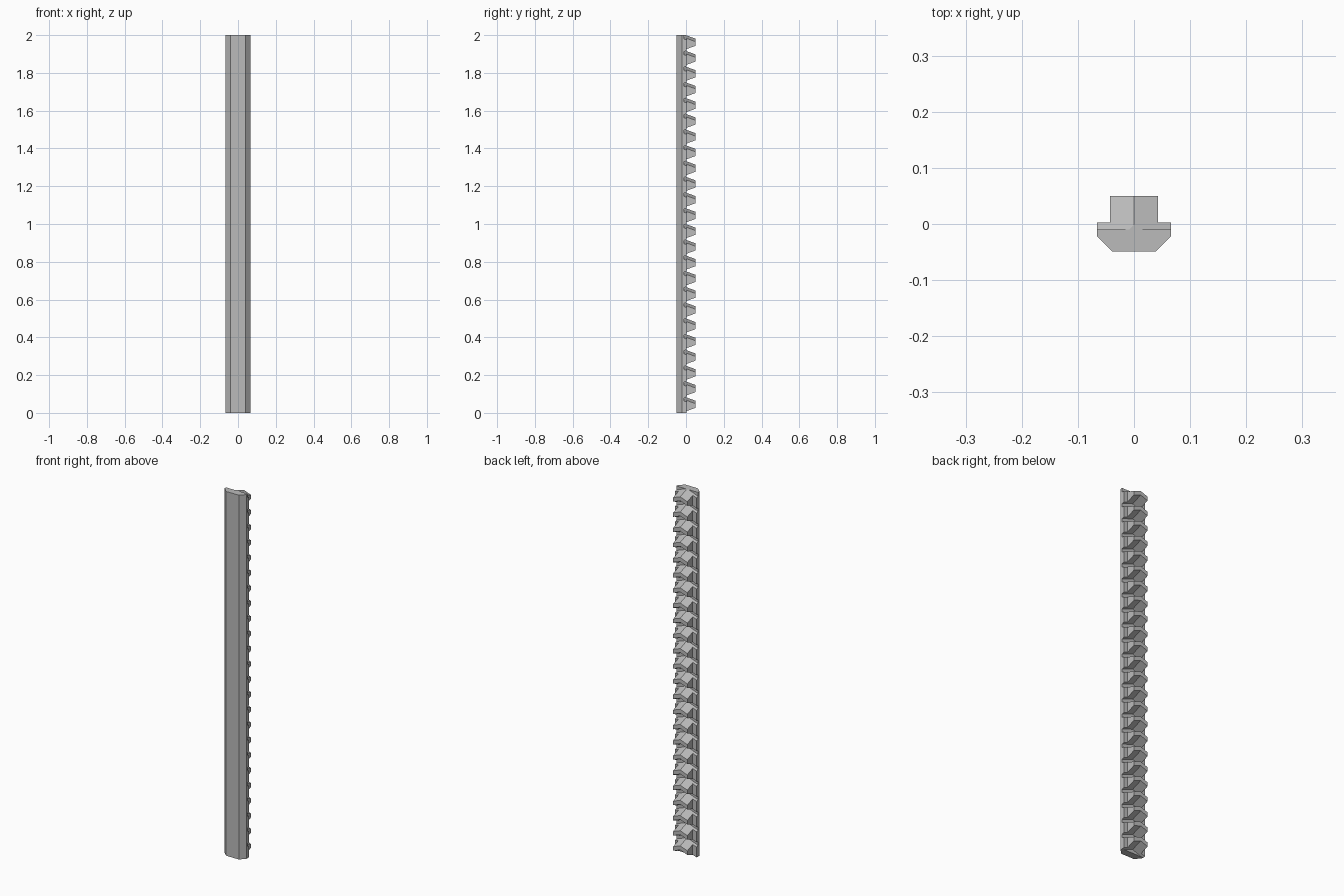
import bpy
import bmesh
import math

cube = bpy.data.objects.get("Cube")
if cube:
    bpy.data.objects.remove(cube, do_unlink=True)

LENGTH = 2.0
TEETH = 24
PITCH = LENGTH / TEETH
ROOT_Y, SHOULDER_Y, TIP_Y = -0.01, 0.003, 0.05
BASE_HALF, TOOTH_HALF = 0.066, 0.043
SLOPE = math.tan(math.radians(20))      # flank angle and chevron angle
ROOT_THICK = 0.066

steel = bpy.data.materials.new("plain grey steel")
steel.use_nodes = True
grey = (0.5, 0.5, 0.5, 1)
steel.diffuse_color = grey
steel.node_tree.nodes["Principled BSDF"].inputs["Base Color"].default_value = grey


def finish(bm, name):
    bmesh.ops.recalc_face_normals(bm, faces=bm.faces)
    mesh = bpy.data.meshes.new(name)
    bm.to_mesh(mesh)
    bm.free()
    mesh.materials.append(steel)
    obj = bpy.data.objects.new(name, mesh)
    bpy.context.collection.objects.link(obj)
    return obj


def chevron_bar(bm, apex_z, y0, y1, half):
    """One tooth layer: tapered section swept along an upward chevron."""
    rings = []
    for x in (-half, 0, half):
        drop = abs(x) * SLOPE
        ring = []
        for y, top in ((y0, True), (y1, True), (y1, False), (y0, False)):
            taper = (y - ROOT_Y) * SLOPE
            z = apex_z - drop - (taper if top else ROOT_THICK - taper)
            ring.append(bm.verts.new((x, y, z)))
        rings.append(ring)
    for a, b in zip(rings, rings[1:]):
        for i in range(4):
            j = (i + 1) % 4
            bm.faces.new((a[i], a[j], b[j], b[i]))
    bm.faces.new(rings[0])
    bm.faces.new(rings[-1])


# Long backing bar with chamfered front corners
bm = bmesh.new()
half_profile = [(0.039, -0.049), (BASE_HALF, -0.022), (BASE_HALF, ROOT_Y)]
profile = half_profile + [(-x, y) for x, y in reversed(half_profile)]
base = bm.faces.new([bm.verts.new((x, y, 0)) for x, y in profile])
sweep = bmesh.ops.extrude_face_region(bm, geom=[base])
bmesh.ops.translate(bm, vec=(0, 0, LENGTH),
                    verts=[v for v in sweep["geom"] if isinstance(v, bmesh.types.BMVert)])
finish(bm, "backing_bar")

# Herringbone teeth: a wide foot on the bar and a narrower crown
bm = bmesh.new()
for i in range(TEETH):
    apex = LENGTH + 0.003 - i * PITCH
    chevron_bar(bm, apex, ROOT_Y, SHOULDER_Y, BASE_HALF)
    chevron_bar(bm, apex, SHOULDER_Y, TIP_Y, TOOTH_HALF)

# Trim the teeth flush with both ends of the bar
for z, direction in ((0, -1), (LENGTH, 1)):
    cut = bmesh.ops.bisect_plane(
        bm, geom=bm.verts[:] + bm.edges[:] + bm.faces[:],
        plane_co=(0, 0, z), plane_no=(0, 0, direction), clear_outer=True)
    rim = [e for e in cut["geom_cut"] if isinstance(e, bmesh.types.BMEdge)]
    bmesh.ops.holes_fill(bm, edges=rim, sides=0)
finish(bm, "rack_teeth")
